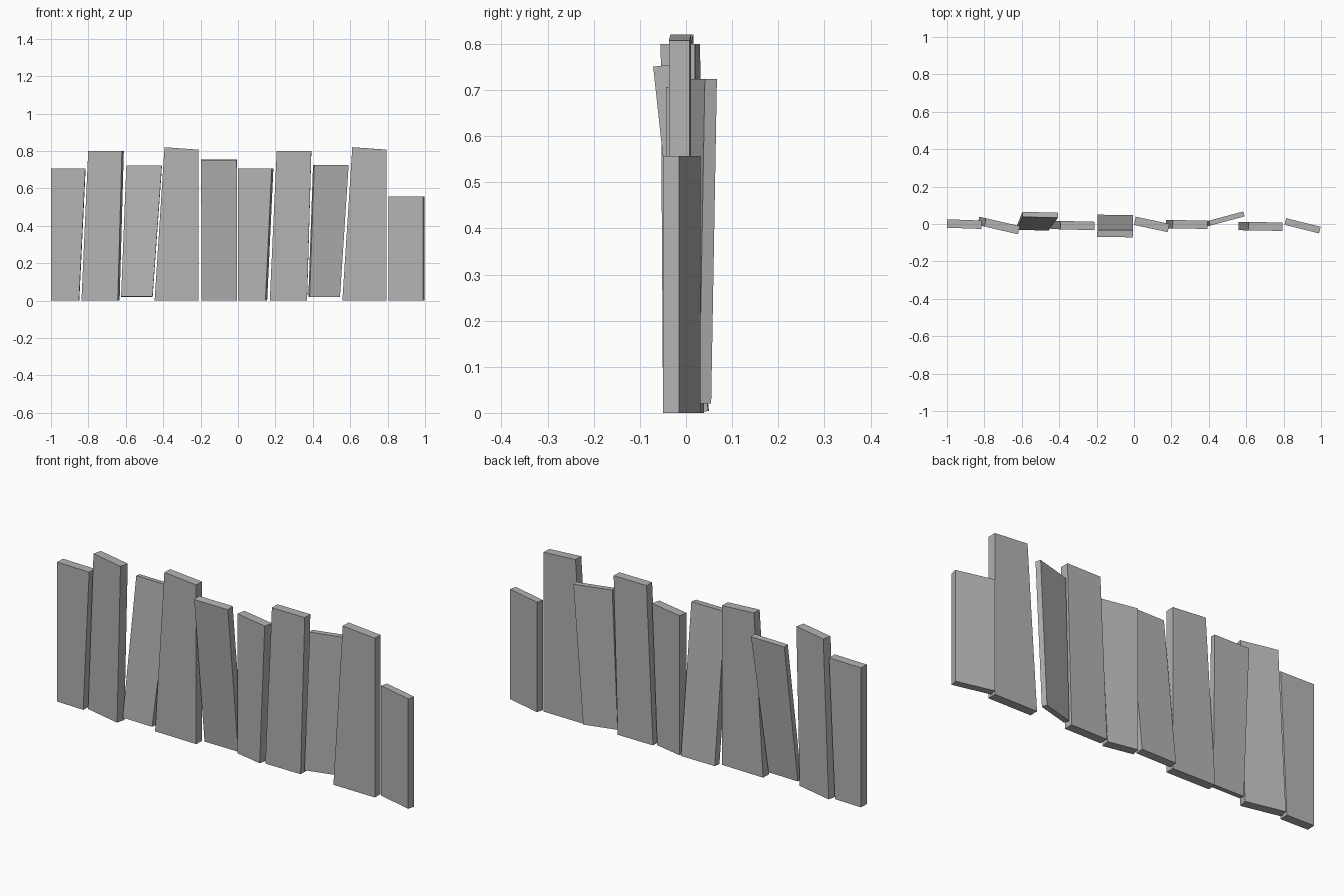
import bpy
import bmesh
from math import radians
from mathutils import Euler, Matrix, Vector

default_cube = bpy.data.objects.get("Cube")
if default_cube:
    bpy.data.objects.remove(default_cube, do_unlink=True)

# One weathered grey for every plank
grey = bpy.data.materials.new("plank_grey")
grey.use_nodes = True
colour = (0.45, 0.45, 0.45, 1)
grey.diffuse_color = colour
grey.node_tree.nodes["Principled BSDF"].inputs["Base Color"].default_value = colour

# Plank outlines: (bottom right x), (top right x, z), (top left x, z), thickness
# Every outline starts at its own bottom left corner
OUTLINES = {
    "narrow": (0.15, (0.184, 0.707), (0, 0.707), 0.045),
    "slanted": (0.199, (0.222, 0.8), (0.037, 0.8), 0.045),
    "thin": (0.168, (0.216, 0.704), (0.026, 0.704), 0.027),
    "wide": (0.235, (0.235, 0.807), (0.053, 0.82), 0.045),
    "straight": (0.19, (0.19, 0.755), (0, 0.755), 0.038),
    "short": (0.19, (0.19, 0.557), (0, 0.557), 0.036),
}


def add_plank(name, outline, corner, yaw, lean=0):
    """Extrude an outline backwards, then lean and turn it about its front corner."""
    bottom_right, top_right, top_left, thickness = OUTLINES[outline]
    profile = [(0, 0), (bottom_right, 0), top_right, top_left]
    bm = bmesh.new()
    front = bm.faces.new([bm.verts.new((x, 0, z)) for x, z in profile])
    extruded = bmesh.ops.extrude_face_region(bm, geom=[front], use_keep_orig=True)
    back = [v for v in extruded["geom"] if isinstance(v, bmesh.types.BMVert)]
    bmesh.ops.translate(bm, verts=back, vec=(0, thickness, 0))
    turn = Euler((radians(lean), 0, radians(yaw))).to_matrix().to_4x4()
    bmesh.ops.transform(bm, matrix=Matrix.Translation(Vector(corner)) @ turn, verts=bm.verts)
    bmesh.ops.recalc_face_normals(bm, faces=bm.faces)
    mesh = bpy.data.meshes.new(name)
    bm.to_mesh(mesh)
    bm.free()
    mesh.materials.append(grey)
    plank = bpy.data.objects.new(name, mesh)
    bpy.context.collection.objects.link(plank)
    return plank


# Right half of the fence
add_plank("right_narrow_plank", "narrow", (-1, -0.02, 0), yaw=-2)
add_plank("right_slanted_plank", "slanted", (-0.837, -0.005, 0), yaw=-13)
add_plank("right_thin_plank", "thin", (-0.625, -0.031, 0.023), yaw=-1.5, lean=-5.7)
add_plank("right_wide_plank", "wide", (-0.446, -0.027, 0), yaw=-1.5)
add_plank("middle_straight_plank", "straight", (-0.196, 0.012, 0), yaw=-0.5, lean=6.2)

# Left half of the fence
add_plank("left_narrow_plank", "narrow", (0, -0.005, 0), yaw=-12)
add_plank("left_slanted_plank", "slanted", (0.17, -0.024, 0), yaw=-0.5)
add_plank("left_thin_plank", "thin", (0.383, -0.015, 0.02), yaw=15)
add_plank("left_wide_plank", "wide", (0.558, -0.033, 0), yaw=-1)
add_plank("left_short_plank", "short", (0.805, -0.004, 0), yaw=-14)
